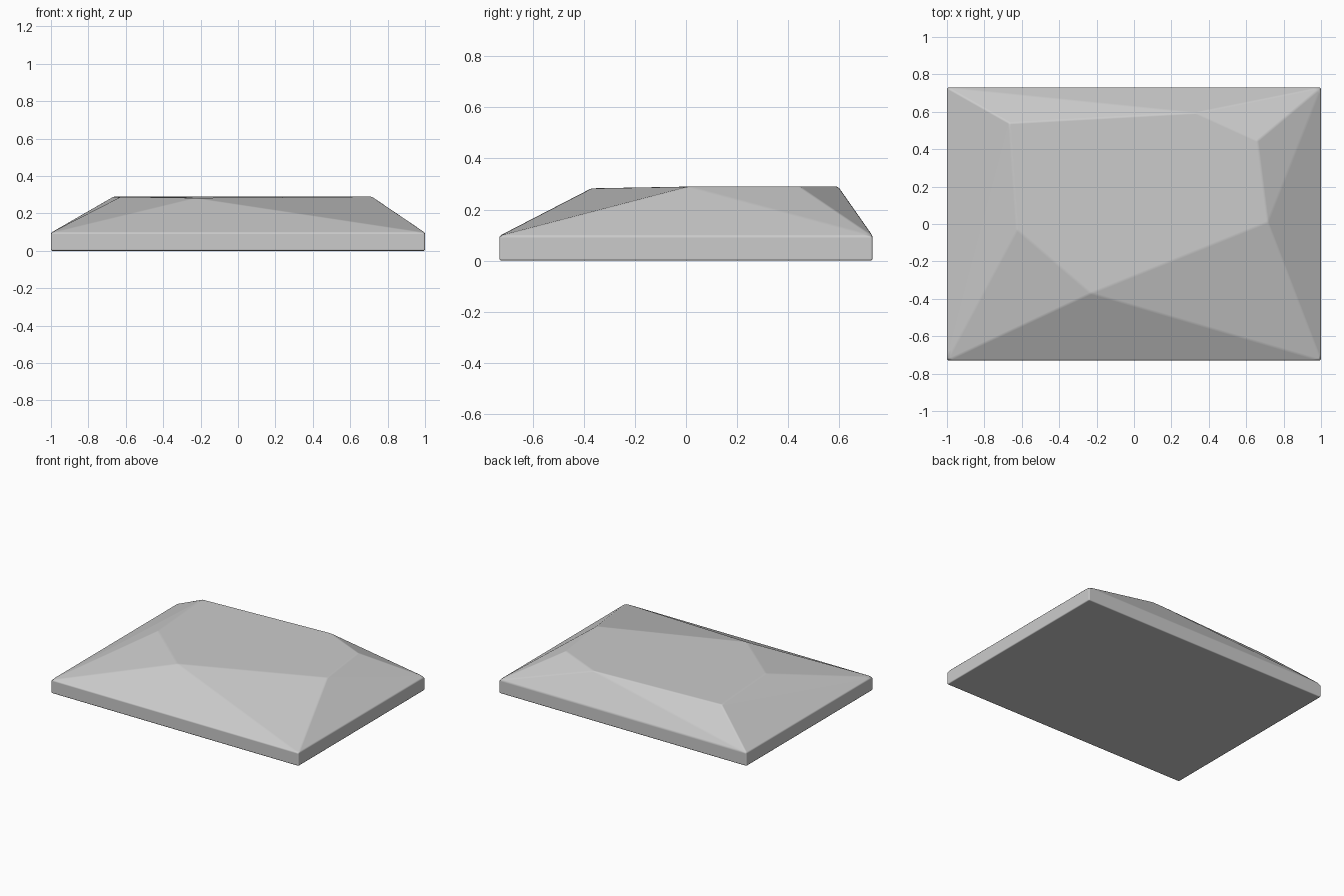
import bpy
import bmesh
from math import radians

cube = bpy.data.objects.get("Cube")
if cube:
    bpy.data.objects.remove(cube, do_unlink=True)

# One plain grey stone colour
grey = bpy.data.materials.new("light grey")
grey.use_nodes = True
colour = (0.6, 0.6, 0.6, 1)
grey.diffuse_color = colour
grey.node_tree.nodes["Principled BSDF"].inputs["Base Color"].default_value = colour

# Rectangular slab, with an irregular six-cornered plateau on top
half_x, half_y, slab_top = 1.0, 0.73, 0.097
plateau = [(-0.23, -0.37, 0.283), (0.715, 0.01, 0.29), (0.66, 0.445, 0.29),
           (0.33, 0.595, 0.29), (-0.665, 0.54, 0.29), (-0.625, -0.03, 0.289)]
slab = [(sx * half_x, sy * half_y, z)
        for z in (0, slab_top) for sx in (-1, 1) for sy in (-1, 1)]

bm = bmesh.new()
for point in slab + plateau:
    bm.verts.new(point)
bmesh.ops.convex_hull(bm, input=bm.verts[:])
bmesh.ops.dissolve_limit(bm, angle_limit=radians(2), verts=bm.verts[:], edges=bm.edges[:])
bmesh.ops.recalc_face_normals(bm, faces=bm.faces[:])

mesh = bpy.data.meshes.new("faceted_slab")
bm.to_mesh(mesh)
bm.free()
mesh.materials.append(grey)
stone = bpy.data.objects.new("faceted_slab", mesh)
bpy.context.collection.objects.link(stone)

# Softly worn edges
for polygon in mesh.polygons:
    polygon.use_smooth = True
bevel = stone.modifiers.new("worn_edges", "BEVEL")
bevel.width = 0.008
bevel.segments = 2
bevel.limit_method = "ANGLE"
bevel.angle_limit = radians(4)
bevel.harden_normals = True
